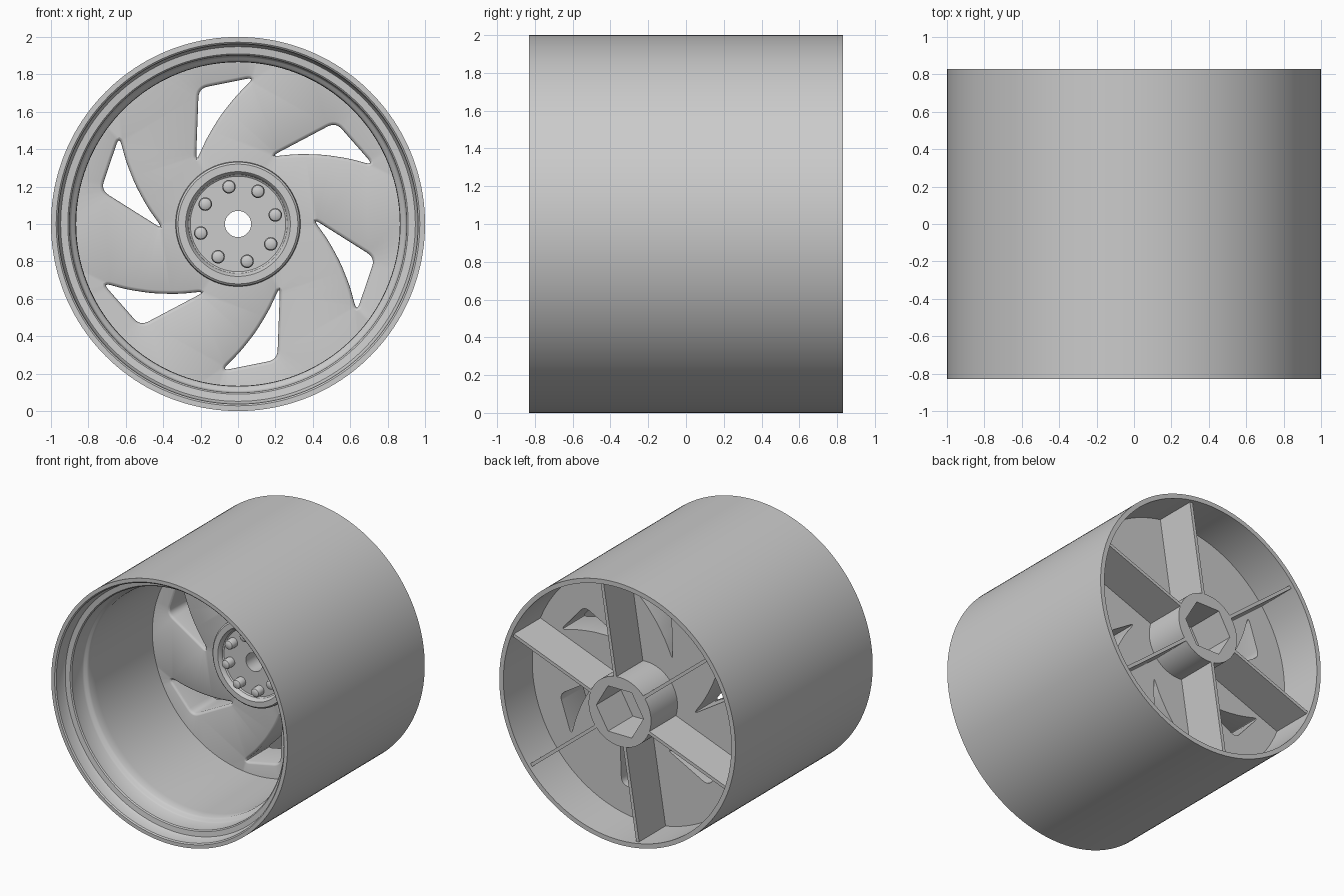
import bpy, bmesh
from math import pi, cos, sin, radians
from mathutils import Vector, Matrix

if "Cube" in bpy.data.objects:
    bpy.data.objects.remove(bpy.data.objects["Cube"])

metal = bpy.data.materials.new("grey_metal")
metal.use_nodes = True
GREY = (0.6, 0.6, 0.6, 1)
metal.diffuse_color = GREY
metal.node_tree.nodes["Principled BSDF"].inputs["Base Color"].default_value = GREY


def finish(name, bm, angle=32):
    bmesh.ops.remove_doubles(bm, verts=bm.verts, dist=1e-5)
    bmesh.ops.recalc_face_normals(bm, faces=bm.faces)
    mesh = bpy.data.meshes.new(name)
    bm.to_mesh(mesh)
    bm.free()
    mesh.materials.append(metal)
    obj = bpy.data.objects.new(name, mesh)
    bpy.context.collection.objects.link(obj)
    bpy.ops.object.select_all(action='DESELECT')
    obj.select_set(True)
    bpy.context.view_layer.objects.active = obj
    bpy.ops.object.shade_smooth_by_angle(angle=radians(angle))
    return obj


def lathe(name, profile, steps, closed=True):
    """Spin (radius, y) points around the wheel axle."""
    bm = bmesh.new()
    vs = [bm.verts.new((r, y, 0)) for r, y in profile]
    edges = [bm.edges.new(p) for p in zip(vs, vs[1:])]
    if closed:
        edges.append(bm.edges.new((vs[-1], vs[0])))
    bmesh.ops.spin(bm, geom=vs + edges, axis=(0, 1, 0), cent=(0, 0, 0),
                   angle=2 * pi, steps=steps)
    return finish(name, bm)


def ring(radius, n):
    return [Vector((radius * cos(2 * pi * i / n), radius * sin(2 * pi * i / n)))
            for i in range(n)]


def round_corners(pts, trim, n=6):
    out = []
    for i, p in enumerate(pts):
        ends = []
        for q in (pts[i - 1], pts[(i + 1) % len(pts)]):
            d = q - p
            ends.append(p + d.normalized() * min(trim, d.length * 0.4))
        a, b = ends
        for k in range(n + 1):
            t = k / n
            out.append(a * (1 - t) ** 2 + p * 2 * t * (1 - t) + b * t * t)
    return out


def grow(pts, dist):
    out = []
    for i, p in enumerate(pts):
        d = (pts[(i + 1) % len(pts)] - pts[i - 1]).normalized()
        out.append(p + Vector((-d.y, d.x)) * dist)
    return out


def plate(name, outlines, front, back):
    """Flat plate from outlines; each has (growth, depth) steps for its wall."""
    bm = bmesh.new()
    caps = [[], []]
    for pts, wall in outlines:
        rows = []
        for g, depth in [*wall, (0, back - front)]:
            rows.append([bm.verts.new((p.x, front + depth, p.y))
                         for p in grow(pts, g)])
        n = len(pts)
        for a, b in zip(rows, rows[1:]):
            for i in range(n):
                j = (i + 1) % n
                bm.faces.new((a[i], a[j], b[j], b[i]))
        for cap, row in zip(caps, (rows[0], rows[-1])):
            cap += [bm.edges.get((row[i], row[(i + 1) % n])) for i in range(n)]
    for cap in caps:
        bmesh.ops.triangle_fill(bm, edges=cap, use_beauty=True, normal=(0, -1, 0))
    return finish(name, bm, 25)


# Barrel with a stepped front lip and a recessed back
lathe("barrel", [
    (1, -0.83), (0.972, -0.83), (0.963, -0.822), (0.957, -0.75), (0.948, -0.735),
    (0.91, -0.73), (0.902, -0.722), (0.898, -0.60), (0.89, -0.588),
    (0.876, -0.58), (0.867, -0.565), (0.865, -0.5),
    (0.865, 0.46), (0.965, 0.46), (0.965, 0.83), (1, 0.83)], 160)

# Wheel disc with six swept windows
corner, tip, tail = Vector((-0.21, 0.725)), Vector((0.09, 0.785)), Vector((-0.225, 0.33))
bow = Vector((-0.125, 0.595))
curve = [tip * (1 - t) ** 2 + bow * 2 * t * (1 - t) + tail * t * t
         for t in (0.25, 0.5, 0.75)]
window = round_corners([corner, tip, *curve, tail], 0.05)
flare = [(0.018, 0), (0.011, 0.003), (0.004, 0.01), (0, 0.022)]
flat = [(0, 0)]
windows = []
for k in range(6):
    turn = Matrix.Rotation(k * pi / 3, 2)
    windows.append(([turn @ p for p in window], flare))
plate("wheel_disc", [(ring(0.98, 96), flat), (ring(0.22, 48), flat)] + windows,
      0.2, 0.48)

# Front hub with a raised ring and an axle hole
lathe("front_hub", [
    (0.07, 0.195), (0.255, 0.195), (0.264, 0.188), (0.27, 0.165), (0.28, 0.155),
    (0.32, 0.155), (0.331, 0.165), (0.335, 0.21), (0.335, 0.3),
    (0.25, 0.3), (0.25, 0.5), (0.07, 0.5)], 96)

# Wheel bolts
for k in range(8):
    a = radians(13.7 + 45 * k)
    bolt = lathe(f"bolt_{k + 1}", [
        (0.036, 0.21), (0.036, 0.145), (0.031, 0.134), (0.02, 0.128), (0, 0.126)],
        24, closed=False)
    bolt.location = (0.205 * cos(a), 0, 0.205 * sin(a))

# Back hub with a hexagonal socket
plate("back_hub", [(ring(0.264, 80), flat), (ring(0.2, 6), flat)], 0.47, 0.8)

# Radial ribs behind the disc
for k in range(6):
    bm = bmesh.new()
    bmesh.ops.create_cube(bm, size=1)
    bmesh.ops.scale(bm, vec=(0.73, 0.33, 0.025), verts=bm.verts)
    bmesh.ops.translate(bm, vec=(0.615, 0.635, 0), verts=bm.verts)
    rib = finish(f"rib_{k + 1}", bm)
    rib.rotation_euler.y = -radians(21 + 60 * k)

# Stand the wheel on the ground
for obj in bpy.context.collection.objects:
    if obj.type == 'MESH' and metal.name in obj.data.materials:
        obj.location.z += 1
